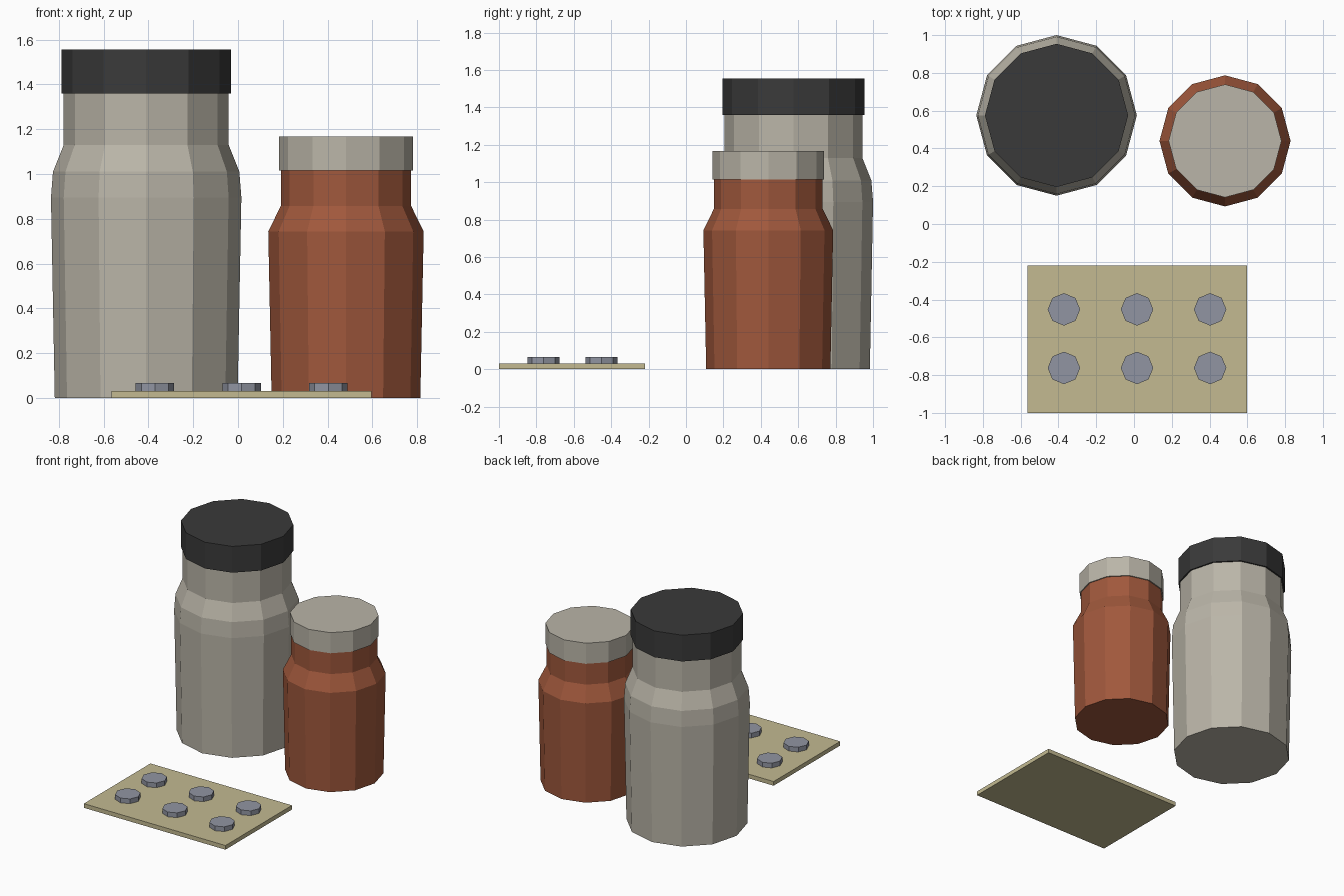
import bpy, bmesh, math

if "Cube" in bpy.data.objects:
    bpy.data.objects.remove(bpy.data.objects["Cube"])


def srgb(r, g, b):
    def lin(c):
        c /= 255
        return c / 12.92 if c <= 0.04045 else ((c + 0.055) / 1.055) ** 2.4
    return (lin(r), lin(g), lin(b), 1)


def material(name, rgb):
    m = bpy.data.materials.new(name)
    m.diffuse_color = srgb(*rgb)
    m.use_nodes = True
    m.node_tree.nodes["Principled BSDF"].inputs["Base Color"].default_value = m.diffuse_color
    return m


OFF_WHITE = material("off white plastic", (186, 181, 168))
BLACK = material("black plastic", (58, 58, 58))
AMBER = material("amber brown plastic", (160, 88, 60))
CARD = material("tan card", (195, 186, 145))
PILL = material("grey blister", (145, 149, 162))


def finish(bm, name, mat):
    bmesh.ops.recalc_face_normals(bm, faces=bm.faces[:])
    me = bpy.data.meshes.new(name)
    bm.to_mesh(me)
    bm.free()
    me.materials.append(mat)
    ob = bpy.data.objects.new(name, me)
    bpy.context.collection.objects.link(ob)
    return ob


def turned(name, x, y, profile, sides, mat):
    """Closed faceted solid of revolution from (radius, height) pairs."""
    bm = bmesh.new()
    rings = []
    for r, z in profile:
        rings.append([bm.verts.new((x + r * math.cos(math.tau * i / sides),
                                    y + r * math.sin(math.tau * i / sides), z))
                      for i in range(sides)])
    for a, b in zip(rings, rings[1:]):
        for i in range(sides):
            j = (i + 1) % sides
            bm.faces.new((a[i], a[j], b[j], b[i]))
    bm.faces.new(rings[0])
    bm.faces.new(rings[-1])
    return finish(bm, name, mat)


# large jar and its lid
turned("large_jar", -0.41, 0.575,
       [(0.408, 0), (0.425, 0.895), (0.416, 1.01), (0.368, 1.13), (0.368, 1.36)],
       12, OFF_WHITE)
turned("large_jar_lid", -0.41, 0.575, [(0.379, 1.36), (0.379, 1.555)], 12, BLACK)

# small bottle and its lid
turned("small_bottle", 0.482, 0.44,
       [(0.332, 0), (0.347, 0.743), (0.291, 0.857), (0.291, 1.015)], 12, AMBER)
turned("small_bottle_lid", 0.482, 0.44, [(0.299, 1.015), (0.299, 1.168)], 12, OFF_WHITE)

# flat card
bm = bmesh.new()
bmesh.ops.create_cube(bm, size=1)
for v in bm.verts:
    v.co = (0.016 + v.co.x * 1.162, -0.61 + v.co.y * 0.78, (v.co.z + 0.5) * 0.031)
finish(bm, "tablet_card", CARD)

# two rows of three tablets
for row, y in enumerate((-0.762, -0.452)):
    for col, x in enumerate((-0.371, 0.016, 0.403)):
        turned(f"tablet_{row + 1}_{col + 1}", x, y,
               [(0.086, 0.025), (0.086, 0.066)], 8, PILL)
